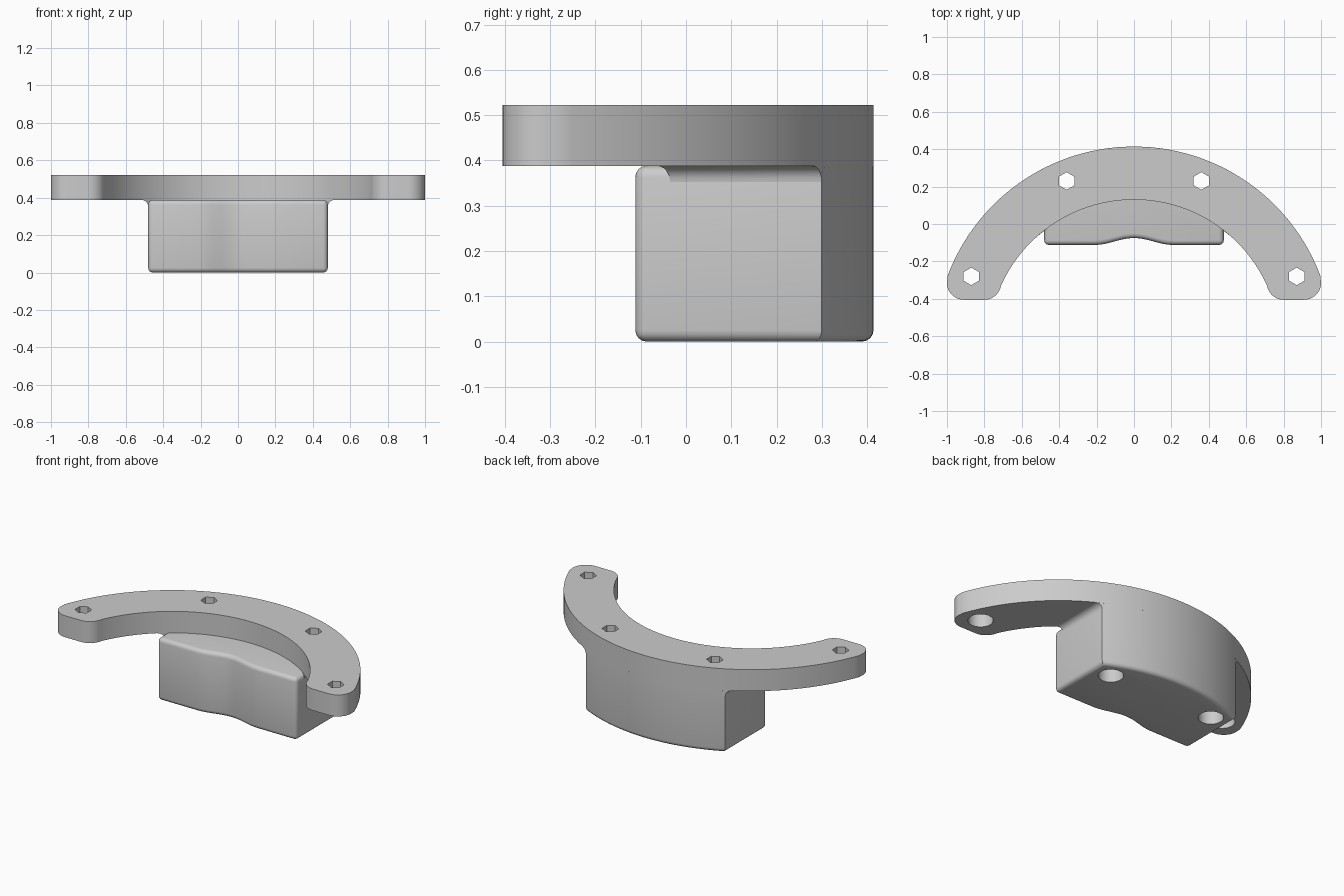
import bpy, bmesh
from math import sin, cos, pi, radians, sqrt, atan2

cube = bpy.data.objects.get("Cube")
if cube:
    bpy.data.objects.remove(cube, do_unlink=True)

grey = bpy.data.materials.new("plain grey")
grey.use_nodes = True
COLOUR = (0.6, 0.6, 0.6, 1)
grey.diffuse_color = COLOUR
grey.node_tree.nodes["Principled BSDF"].inputs["Base Color"].default_value = COLOUR

# Main dimensions: concentric arcs of the plate and the block below it
ARC_Y, R_OUT, R_IN = -0.65, 1.064, 0.78
PLATE_Z, TOP_Z = 0.388, 0.522
BLOCK_X, FRONT_Y, ROUND = 0.48, -0.112, 0.033


def arc(cx, cy, r, a0, a1, n):
    steps = [radians(a0 + (a1 - a0) * i / n) for i in range(n + 1)]
    return [(cx + r * cos(a), cy + r * sin(a)) for a in steps]


def arc_y(x, r):
    return ARC_Y + sqrt(r * r - x * x)


def prism(bm, outline, z0, z1):
    base = bm.faces.new([bm.verts.new((x, y, z0)) for x, y in outline])
    top = bmesh.ops.extrude_face_region(bm, geom=[base])["geom"]
    bmesh.ops.translate(bm, vec=(0, 0, z1 - z0),
                        verts=[v for v in top if isinstance(v, bmesh.types.BMVert)])
    bmesh.ops.recalc_face_normals(bm, faces=bm.faces)


def make_object(name, bm):
    bmesh.ops.recalc_face_normals(bm, faces=bm.faces)
    mesh = bpy.data.meshes.new(name)
    bm.to_mesh(mesh)
    bm.free()
    mesh.materials.append(grey)
    ob = bpy.data.objects.new(name, mesh)
    bpy.context.collection.objects.link(ob)
    return ob


def activate(ob):
    bpy.ops.object.select_all(action='DESELECT')
    ob.select_set(True)
    bpy.context.view_layer.objects.active = ob


def drill(ob, cutter):
    mod = ob.modifiers.new("holes", 'BOOLEAN')
    mod.operation, mod.solver, mod.object = 'DIFFERENCE', 'EXACT', cutter
    activate(ob)
    bpy.ops.object.modifier_apply(modifier=mod.name)


# Curved mounting plate with rounded ends
bm = bmesh.new()
half = (arc(0, ARC_Y, R_OUT, 90, 20.2, 40)
        + arc(0.91, -0.315, 0.09, 20.2, -90, 14)[1:]
        + arc(0.80, -0.315, 0.09, 270, 202.7, 9)
        + arc(0, ARC_Y, R_IN, 22.7, 90, 36)[1:])
mirrored = [(-x, y) for x, y in reversed(half[1:-1])]
prism(bm, half + mirrored, PLATE_Z, TOP_Z)
plate = make_object("mounting_plate", bm)

# Block with a shallow hollow in its front and a back that follows the plate
bm = bmesh.new()
edge_angle = atan2(arc_y(BLOCK_X, R_OUT) - ARC_Y, BLOCK_X) * 180 / pi
back = arc(0, ARC_Y, R_OUT, edge_angle, 180 - edge_angle, 36)
hollow = [(-0.21 + 0.42 * i / 16, FRONT_Y + 0.037 * sin(pi * i / 16) ** 2) for i in range(17)]
prism(bm, back + [(-BLOCK_X, FRONT_Y)] + hollow + [(BLOCK_X, FRONT_Y)], 0, PLATE_Z)


def is_rounded(e):
    a, b = (v.co for v in e.verts)
    if abs(a.z - b.z) > 0.1:
        return a.y < FRONT_Y + 0.001 and abs(a.x) > BLOCK_X - 0.001
    return a.z < 0.01 or min(a.y, b.y) < 0


bmesh.ops.bevel(bm, geom=[e for e in bm.edges if is_rounded(e)], offset=ROUND,
                offset_type='OFFSET', segments=4, profile=0.5, affect='EDGES',
                clamp_overlap=True)
block = make_object("body_block", bm)

# Fillets where the block sides meet the underside of the plate
r = 0.036
for name, side in (("left_fillet", 1), ("right_fillet", -1)):
    bm = bmesh.new()
    section = [(BLOCK_X - r, PLATE_Z), (BLOCK_X - r, PLATE_Z - r)]
    section += arc(BLOCK_X + r, PLATE_Z - r, r, 180, 90, 6)
    ends = [[bm.verts.new((side * x, arc_y(x, rad), z)) for x, z in section]
            for rad in (R_IN, R_OUT)]
    for ring in ends:
        bm.faces.new(ring)
    for i in range(len(section)):
        j = i - 1
        bm.faces.new((ends[0][j], ends[0][i], ends[1][i], ends[1][j]))
    make_object(name, bm)

# Screw holes: small six-sided opening above, wide round bore below
bm = bmesh.new()
for x, y in ((0.36, 0.23), (0.87, -0.28)):
    for s in (1, -1):
        prism(bm, arc(s * x, y, 0.07, 0, 348.75, 31), -0.1, 0.475)
cutter_bore = make_object("bore_cutter", bm)
bm = bmesh.new()
for x, y in ((0.36, 0.23), (0.87, -0.28)):
    for s in (1, -1):
        prism(bm, arc(s * x, y, 0.047, 90, 390, 5), 0.3, 0.6)
cutter_hex = make_object("hex_cutter", bm)
drill(plate, cutter_bore)
drill(plate, cutter_hex)
drill(block, cutter_bore)
for cutter in (cutter_bore, cutter_hex):
    bpy.data.objects.remove(cutter, do_unlink=True)

# Smooth curved faces, keep edges sharp
for ob in list(bpy.context.collection.objects):
    if ob.type == 'MESH' and grey.name in ob.data.materials:
        activate(ob)
        bpy.ops.object.shade_smooth_by_angle(angle=radians(30))
